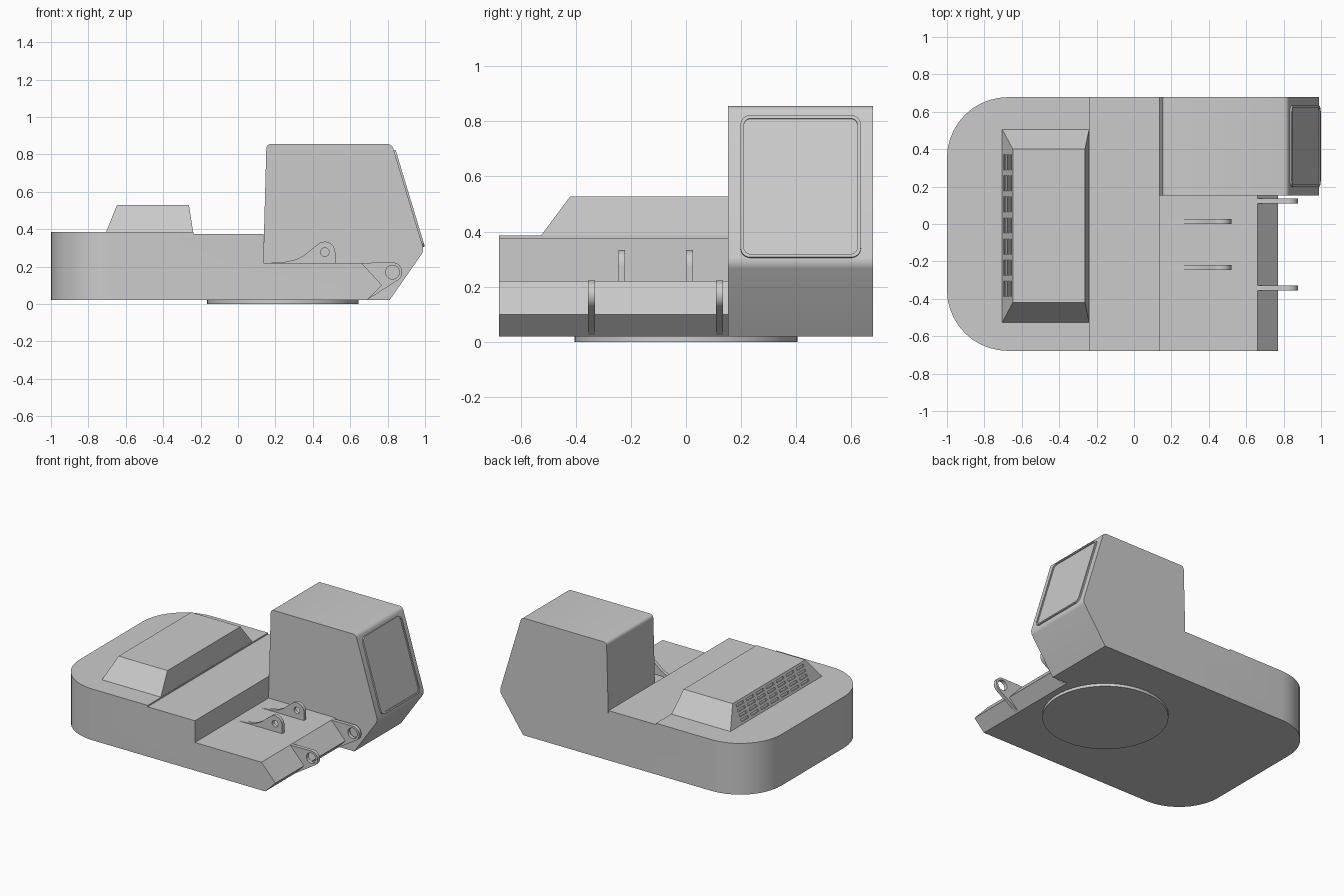
import bpy, bmesh, math
from mathutils import Matrix, Vector

if "Cube" in bpy.data.objects:
    bpy.data.objects.remove(bpy.data.objects["Cube"])

grey = bpy.data.materials.new("light grey")
grey.diffuse_color = (0.6, 0.6, 0.6, 1)
grey.use_nodes = True
grey.node_tree.nodes["Principled BSDF"].inputs["Base Color"].default_value = grey.diffuse_color


def add_object(name, bm, smooth=True):
    bmesh.ops.recalc_face_normals(bm, faces=bm.faces)
    mesh = bpy.data.meshes.new(name)
    bm.to_mesh(mesh)
    bm.free()
    finish(mesh, smooth)
    ob = bpy.data.objects.new(name, mesh)
    bpy.context.collection.objects.link(ob)
    return ob


def finish(mesh, smooth=True):
    mesh.materials.clear()
    mesh.materials.append(grey)
    if smooth:
        mesh.shade_smooth()
        mesh.set_sharp_from_angle(angle=math.radians(30))


def side_prism(points, y0, y1):
    """Extrude an xz profile from y0 to y1."""
    bm = bmesh.new()
    face = bm.faces.new([bm.verts.new((x, y0, z)) for x, z in points])
    ext = bmesh.ops.extrude_face_region(bm, geom=[face])["geom"]
    bmesh.ops.translate(bm, vec=(0, y1 - y0, 0),
                        verts=[g for g in ext if isinstance(g, bmesh.types.BMVert)])
    bmesh.ops.recalc_face_normals(bm, faces=bm.faces)
    return bm


def bevel(bm, test, radius, segments):
    edges = [e for e in bm.edges if test(e.verts[0].co, e.verts[1].co)]
    bmesh.ops.bevel(bm, geom=edges, offset=radius, segments=segments,
                    profile=0.5, affect='EDGES', clamp_overlap=True)


def apply_boolean(ob, other, operation):
    mod = ob.modifiers.new("boolean", 'BOOLEAN')
    mod.object, mod.operation, mod.solver = other, operation, 'EXACT'
    bpy.context.view_layer.update()
    graph = bpy.context.evaluated_depsgraph_get()
    mesh = bpy.data.meshes.new_from_object(ob.evaluated_get(graph))
    ob.modifiers.clear()
    ob.data = mesh
    finish(mesh)
    bpy.data.objects.remove(other)


def arc(cx, cy, r, a0, a1, n):
    angles = [math.radians(a0 + (a1 - a0) * i / n) for i in range(n + 1)]
    return [(cx + r * math.cos(a), cy + r * math.sin(a)) for a in angles]


def plate(name, loops, thickness, matrix):
    """Flat plate from closed outlines; inner outlines become holes."""
    curve = bpy.data.curves.new(name, 'CURVE')
    curve.dimensions, curve.fill_mode, curve.extrude = '2D', 'BOTH', thickness / 2
    for loop in loops:
        spline = curve.splines.new('POLY')
        spline.points.add(len(loop) - 1)
        for p, (x, y) in zip(spline.points, loop):
            p.co = (x, y, 0, 1)
        spline.use_cyclic_u = True
    tmp = bpy.data.objects.new(name, curve)
    bpy.context.collection.objects.link(tmp)
    bpy.context.view_layer.update()
    graph = bpy.context.evaluated_depsgraph_get()
    mesh = bpy.data.meshes.new_from_object(tmp.evaluated_get(graph))
    bpy.data.objects.remove(tmp)
    bm = bmesh.new()
    bm.from_mesh(mesh)
    bmesh.ops.remove_doubles(bm, verts=bm.verts, dist=1e-5)
    ob = add_object(name, bm)
    ob.matrix_world = matrix
    return ob


# Chassis: stepped side profile with rounded rear corners
W = 0.678
bm = side_prism([(-1, .02), (.69, .02), (.77, .10), (.66, .22), (.135, .22),
                 (.135, .375), (-.238, .375), (-.238, .385), (-1, .385)], -W, W)
bevel(bm, lambda a, b: a.x < -.99 and b.x < -.99 and abs(a.z - b.z) > .1, .325, 10)
hull = add_object("chassis_and_cab", bm)

# Cab with softened cross edges, fused to the chassis
bm = side_prism([(.13, .02), (.81, .02), (.995, .285), (.823, .855),
                 (.152, .855), (.135, .23)], .152, W)
bevel(bm, lambda a, b: abs(a.y - b.y) > .1 and a.z > .25, .022, 4)
apply_boolean(hull, add_object("cab", bm), 'UNION')

# Engine cover: tapered block
bm = bmesh.new()
rings = [[bm.verts.new((x, y, z)) for x, y in ((x0, y0), (x1, y0), (x1, y1), (x0, y1))]
         for x0, x1, y0, y1, z in ((-.705, -.24, -.527, .507, .384),
                                   (-.648, -.262, -.42, .40, .528))]
bm.faces.new(rings[0])
bm.faces.new(rings[1])
for i in range(4):
    j = (i + 1) % 4
    bm.faces.new((rings[0][i], rings[0][j], rings[1][j], rings[1][i]))
cover = add_object("engine_cover", bm, False)

# Vent slots cut in the rear slope of the cover
bm = bmesh.new()
tilt = Matrix.Rotation(math.atan2(.057, .144), 4, 'Y')
for col in range(7):
    for row in range(4):
        t = .17 + .22 * row
        pos = Vector((-.705 + .057 * t, -.347 + .113 * col, .384 + .144 * t))
        bmesh.ops.create_cube(bm, size=1, matrix=Matrix.Translation(pos) @ tilt
                              @ Matrix.Diagonal((.02, .082, .016, 1)))
apply_boolean(cover, add_object("vent_cutter", bm), 'DIFFERENCE')

# Turntable ring under the body
bm = bmesh.new()
bmesh.ops.create_cone(bm, cap_ends=True, segments=64, radius1=.405, radius2=.405,
                      depth=.03, matrix=Matrix.Translation((.24, 0, .015)))
add_object("turntable", bm)

# Windscreen: raised rim and recessed pane on the sloping cab front
def rounded_rect(w, h, r):
    pts = []
    for k, (sx, sy) in enumerate(((1, 1), (-1, 1), (-1, -1), (1, -1))):
        pts += arc(sx * (w / 2 - r), sy * (h / 2 - r), r, 90 * k, 90 * k + 90, 6)
    return pts


up = Vector((.823 - .995, 0, .855 - .285)).normalized()
side = Vector((0, 1, 0))
normal = side.cross(up)
centre = Vector((.995, .416, .285)) + up * ((.562 - .285) / up.z)


def on_slope(offset):
    m = Matrix((side, up, normal)).transposed().to_4x4()
    return Matrix.Translation(centre + normal * offset) @ m


H = .515 / up.z
plate("windscreen_rim", [rounded_rect(.436, H, .035),
                         rounded_rect(.412, H - .024, .025)], .014, on_slope(.003))
plate("windscreen", [rounded_rect(.414, H - .022, .026)], .006, on_slope(.001))


# Pivot lugs: paired eye plates standing in the xz plane
def lug_pair(name, outline, hole, ys, thickness):
    for tag, y in zip(("left", "right"), ys):
        plate(f"{name}_{tag}", [outline, hole], thickness,
              Matrix.Translation((0, y, 0)) @ Matrix.Rotation(math.pi / 2, 4, 'X'))


front = [(.64, .10), (.69, .022)] + arc(.826, .17, .052, -52, 90, 14) + [(.66, .2195)]
lug_pair("front_lug", front, arc(.826, .17, .037, 0, 345, 23), (.122, -.343), .026)

rear = ([(.18, .215), (.52, .215), (.52, .275)] + arc(.464, .277, .056, 0, 125, 12)
        + [(.39, .29), (.35, .258), (.31, .238), (.26, .226), (.18, .2205)])
lug_pair("deck_lug", rear, arc(.464, .277, .023, 0, 345, 23), (.013, -.233), .025)
